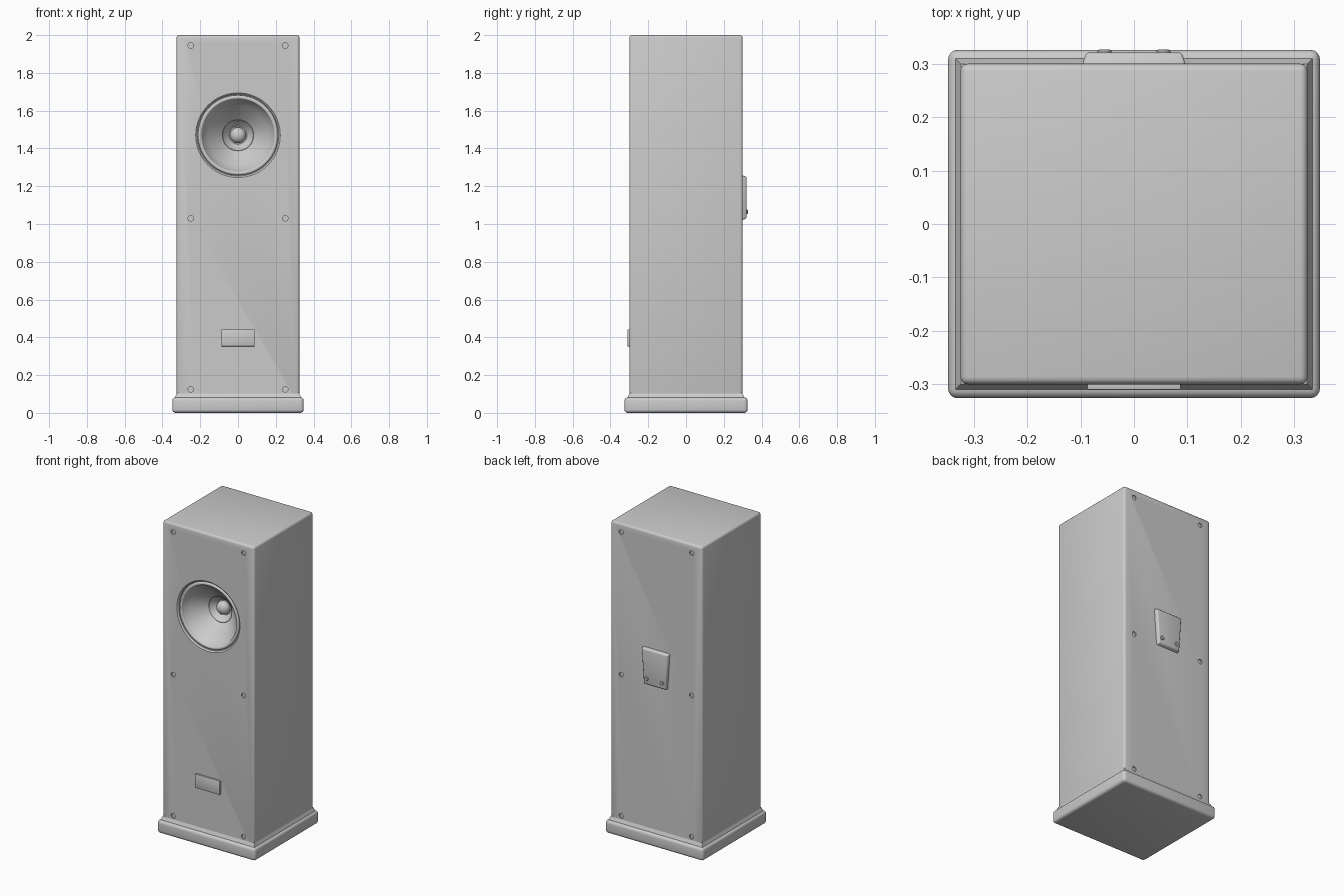
import bpy, bmesh, math
from mathutils import Matrix, Vector

if "Cube" in bpy.data.objects:
    bpy.data.objects.remove(bpy.data.objects["Cube"])


def finish(name, bm, bevel=0, segments=3, smooth=30):
    bmesh.ops.recalc_face_normals(bm, faces=bm.faces)
    mesh = bpy.data.meshes.new(name)
    bm.to_mesh(mesh)
    bm.free()
    ob = bpy.data.objects.new(name, mesh)
    bpy.context.collection.objects.link(ob)
    for o in bpy.context.selected_objects:
        o.select_set(False)
    ob.select_set(True)
    bpy.context.view_layer.objects.active = ob
    if bevel:
        m = ob.modifiers.new("bevel", 'BEVEL')
        m.width, m.segments, m.limit_method = bevel, segments, 'ANGLE'
        bpy.ops.object.modifier_apply(modifier=m.name)
    if smooth:
        bpy.ops.object.shade_smooth_by_angle(angle=math.radians(smooth))
    return ob


def box(name, x, y0, y1, z0, z1, bevel, segments=3):
    bm = bmesh.new()
    bmesh.ops.create_cube(bm, size=1)
    bmesh.ops.scale(bm, vec=(2 * x, y1 - y0, z1 - z0), verts=bm.verts)
    bmesh.ops.translate(bm, vec=(0, (y0 + y1) / 2, (z0 + z1) / 2), verts=bm.verts)
    return finish(name, bm, bevel, segments)


def lathe(bm, profile, centre, side=1, steps=64):
    """Spin (radius, depth) points round the y axis; side -1 points the other way."""
    part = bmesh.new()
    vs = [part.verts.new((r, d * side, 0)) for r, d in profile]
    es = [part.edges.new(p) for p in zip(vs, vs[1:])]
    bmesh.ops.spin(part, geom=vs + es, cent=(0, 0, 0), axis=(0, 1, 0),
                   angle=2 * math.pi, steps=steps, use_duplicate=False)
    bmesh.ops.remove_doubles(part, verts=part.verts, dist=1e-5)
    bmesh.ops.translate(part, vec=centre, verts=part.verts)
    bmesh.ops.recalc_face_normals(part, faces=part.faces)
    tmp = bpy.data.meshes.new("tmp")
    part.to_mesh(tmp)
    part.free()
    bm.from_mesh(tmp)
    bpy.data.meshes.remove(tmp)


def frustum(name, outline0, y0, outline1, y1, bevel):
    bm = bmesh.new()
    a = [bm.verts.new((x, y0, z)) for x, z in outline0]
    b = [bm.verts.new((x, y1, z)) for x, z in outline1]
    bm.faces.new(a)
    bm.faces.new(b)
    n = len(a)
    for i in range(n):
        bm.faces.new((a[i], a[(i + 1) % n], b[(i + 1) % n], b[i]))
    return finish(name, bm, bevel)


DRIVER = (0, -0.30, 1.47)

# Cabinet with driver opening and screw recesses front and back
cabinet = box("cabinet", 0.325, -0.30, 0.30, 0.06, 2.0, 0.014)
cut = bmesh.new()
lathe(cut, [(0, -0.02), (0.224, -0.02), (0.224, 0), (0.216, 0.008), (0.216, 0.22), (0, 0.22)], DRIVER)
for side in (1, -1):
    for x in (-0.25, 0.25):
        for z in (0.125, 1.03, 1.945):
            lathe(cut, [(0, -0.01), (0.015, -0.01), (0.015, 0.008), (0, 0.008)],
                  (x, -0.30 * side, z), side, 20)
cutter = finish("opening_cutter", cut, smooth=0)
cutter.hide_render = True
bpy.context.view_layer.objects.active = cabinet
m = cabinet.modifiers.new("openings", 'BOOLEAN')
m.operation, m.object, m.solver = 'DIFFERENCE', cutter, 'EXACT'
bpy.ops.object.modifier_apply(modifier=m.name)
bpy.data.objects.remove(cutter)

# Plinth, with a sloped fillet up to the cabinet
box("plinth", 0.348, -0.326, 0.326, 0, 0.082, 0.018, 4)
rect = lambda x, y: [(-x, -y), (x, -y), (x, y), (-x, y)]
bm = bmesh.new()
lo = [bm.verts.new((x, y, 0.078)) for x, y in rect(0.335, 0.311)]
hi = [bm.verts.new((x, y, 0.105)) for x, y in rect(0.324, 0.299)]
bm.faces.new(lo)
bm.faces.new(hi)
for i in range(4):
    j = (i + 1) % 4
    bm.faces.new((lo[i], lo[j], hi[j], hi[i]))
finish("plinth_fillet", bm)

# Driver frame, rounded surround and main cone
bm = bmesh.new()
surround = [(0.201 + 0.011 * math.cos(t * math.pi / 8), 0.016 - 0.011 * math.sin(t * math.pi / 8))
            for t in range(9)]
lathe(bm, [(0.2165, 0.02), (0.2165, 0.012), (0.213, 0.012)] + surround
      + [(0.188, 0.022), (0.16, 0.055), (0.12, 0.098), (0.08, 0.137), (0.05, 0.165), (0, 0.165)], DRIVER)
finish("driver_cone", bm, smooth=40)

# Inner flared cone
bm = bmesh.new()
lathe(bm, [(0.05, 0.166), (0.068, 0.145), (0.083, 0.122), (0.085, 0.120), (0.081, 0.121),
           (0.064, 0.145), (0.048, 0.160), (0, 0.162)], DRIVER)
finish("inner_cone", bm, smooth=40)

# Centre dome
bm = bmesh.new()
dome = [(0.042 * math.cos(t * math.pi / 16), 0.150 - 0.035 * math.sin(t * math.pi / 16)) for t in range(9)]
dome[-1] = (0, 0.115)
lathe(bm, [(0.042, 0.165)] + dome, DRIVER)
finish("centre_dome", bm, smooth=40)

# Front plate
box("front_plate", 0.088, -0.311, -0.29, 0.352, 0.442, 0.003, 2)

# Rear terminal panel, tapering downwards
frustum("terminal_panel",
        [(-0.082, 1.02), (0.082, 1.02), (0.098, 1.258), (-0.098, 1.258)], 0.295,
        [(-0.075, 1.03), (0.075, 1.03), (0.090, 1.25), (-0.090, 1.25)], 0.321, 0.006)

# Terminal posts
bm = bmesh.new()
for x in (-0.055, 0.055):
    lathe(bm, [(0, -0.027), (0.009, -0.027), (0.013, -0.024), (0.013, 0), (0, 0)],
          (x, 0.30, 1.065), 1, 20)
bmesh.ops.scale(bm, vec=(1, -1, 1), verts=bm.verts, space=Matrix.Translation((0, -0.30, 0)))
finish("terminal_posts", bm)
